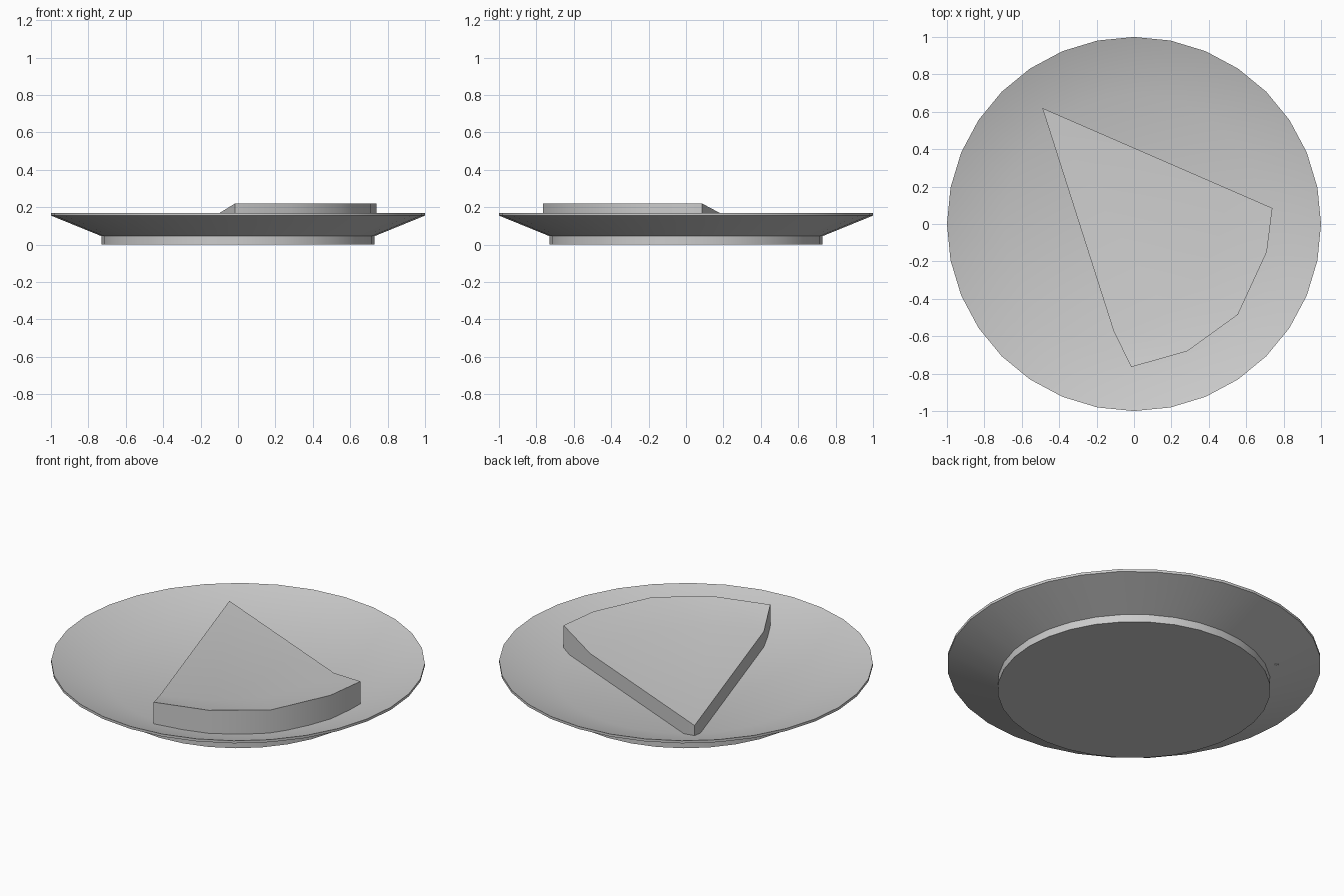
import bpy, bmesh
from math import cos, sin, pi, radians

if "Cube" in bpy.data.objects:
    bpy.data.objects.remove(bpy.data.objects["Cube"])


def finish(name, bm):
    bmesh.ops.recalc_face_normals(bm, faces=bm.faces)
    mesh = bpy.data.meshes.new(name)
    bm.to_mesh(mesh)
    bm.free()
    obj = bpy.data.objects.new(name, mesh)
    bpy.context.collection.objects.link(obj)
    bpy.ops.object.select_all(action='DESELECT')
    obj.select_set(True)
    bpy.context.view_layer.objects.active = obj
    bpy.ops.object.shade_smooth_by_angle(angle=radians(30))
    return obj


def bridge(bm, a, b, closed=True):
    n = len(a)
    for i in range(n if closed else n - 1):
        j = (i + 1) % n
        bm.faces.new((a[i], a[j], b[j], b[i]))


# plate: turned profile from the foot, over the rim, to the flat well
SIDES = 32
profile = [(0.73, 0), (0.73, 0.045), (1.0, 0.155), (1.0, 0.17), (0.695, 0.07)]
bm = bmesh.new()
rings = [[bm.verts.new((r * cos(2 * pi * i / SIDES), r * sin(2 * pi * i / SIDES), z))
          for i in range(SIDES)] for r, z in profile]
for lower, upper in zip(rings, rings[1:]):
    bridge(bm, lower, upper)
bm.faces.new(rings[0])
bm.faces.new(rings[-1])
finish("plate", bm)

# wedge slice: low pointed body rising to a thicker outer crust
tip = (-0.49, 0.62)
outer = [(-0.015, -0.765), (0.285, -0.68), (0.555, -0.485), (0.71, -0.15), (0.74, 0.085)]
inner = [(-0.11, -0.57), (0.165, -0.46), (0.36, -0.28), (0.48, 0.0), (0.49, 0.194)]
BASE, BODY, CRUST = 0.062, 0.162, 0.22


def layer(bm, body_z, crust_z):
    t = bm.verts.new((*tip, body_z))
    i = [bm.verts.new((*p, body_z)) for p in inner]
    o = [bm.verts.new((*p, crust_z)) for p in outer]
    bridge(bm, i, o, closed=False)
    for a, b in zip(i, i[1:]):
        bm.faces.new((t, a, b))
    return [t, i[0], *o, i[-1]]


bm = bmesh.new()
bridge(bm, layer(bm, BASE, BASE), layer(bm, BODY, CRUST))
finish("slice", bm)
